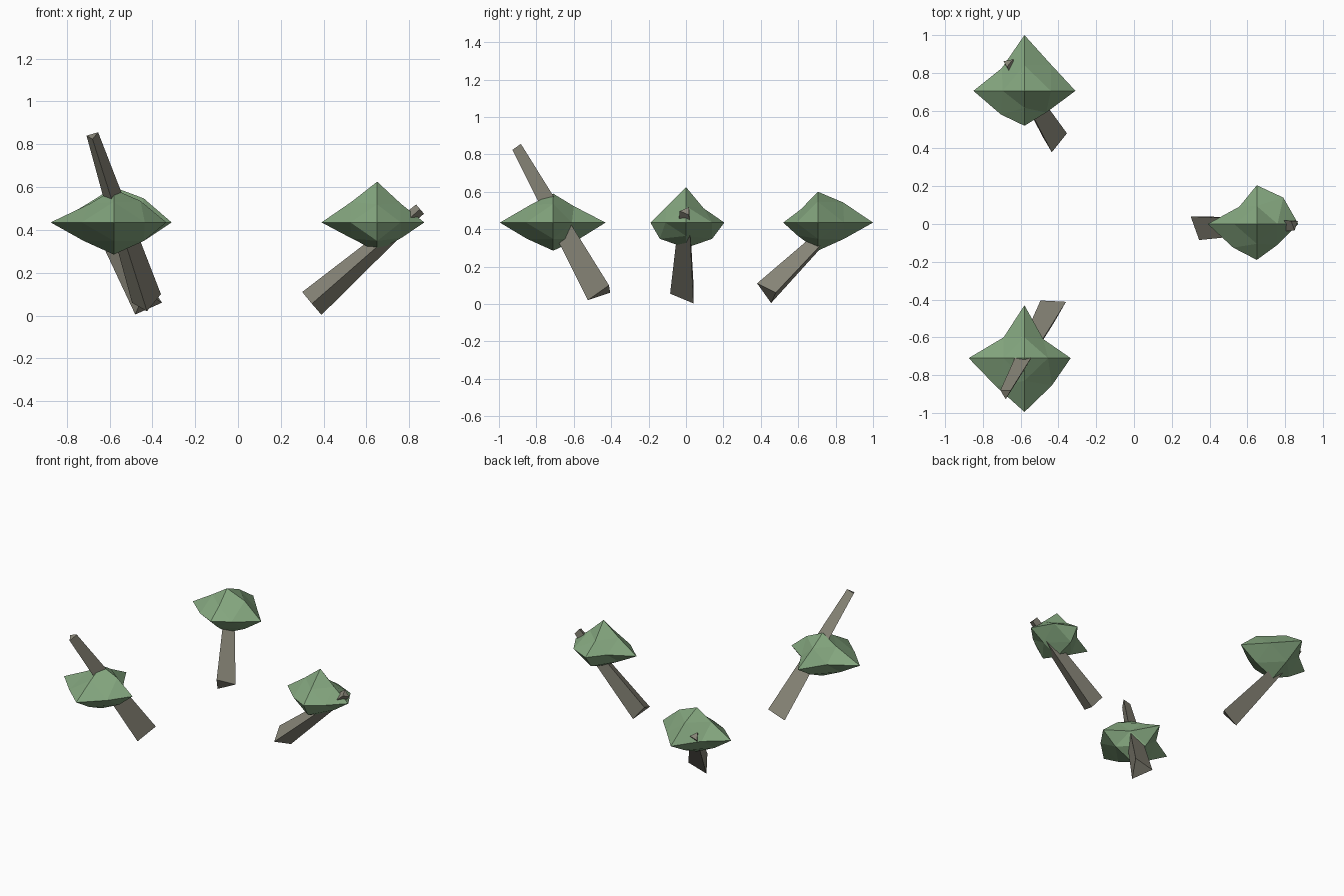
import bpy, bmesh
from mathutils import Vector

if "Cube" in bpy.data.objects:
    bpy.data.objects.remove(bpy.data.objects["Cube"])


def material(name, rgb):
    m = bpy.data.materials.new(name)
    m.diffuse_color = (*rgb, 1)
    m.use_nodes = True
    m.node_tree.nodes["Principled BSDF"].inputs["Base Color"].default_value = m.diffuse_color
    return m


GREEN = material("leaf_green", (0.23, 0.38, 0.21))
BARK = material("bark", (0.25, 0.24, 0.19))


def finish(bm, name, mat):
    bmesh.ops.recalc_face_normals(bm, faces=bm.faces)
    me = bpy.data.meshes.new(name)
    bm.to_mesh(me)
    bm.free()
    me.materials.append(mat)
    ob = bpy.data.objects.new(name, me)
    bpy.context.collection.objects.link(ob)
    return ob


def trunk(name, base, tip, taper=0.4):
    """Three-sided tapered trunk from a base triangle to a tip centre."""
    bm = bmesh.new()
    base = [Vector(p) for p in base]
    mid = sum(base, Vector()) / 3
    lo = [bm.verts.new(p) for p in base]
    hi = [bm.verts.new(Vector(tip) + (p - mid) * taper) for p in base]
    bm.faces.new(lo)
    bm.faces.new(hi)
    for i in range(3):
        j = (i + 1) % 3
        bm.faces.new((lo[i], lo[j], hi[j], hi[i]))
    return finish(bm, name, BARK)


def foliage(name, centre, poles, xy, xz, yz):
    """Octahedron split once. poles: +x -x +y -y +z -z reach;
    xy, xz, yz: edge midpoint reach in sign order ++ -+ -- +-."""
    bm = bmesh.new()
    c = Vector(centre)
    signs = [(1, 1), (-1, 1), (-1, -1), (1, -1)]
    verts = {}
    for i, r in enumerate(poles):
        p = Vector()
        key = [0, 0, 0]
        key[i // 2] = 1 - 2 * (i % 2)
        p[i // 2] = key[i // 2] * r
        verts[tuple(key)] = bm.verts.new(c + p)
    for (a, b), reach in (((0, 1), xy), ((0, 2), xz), ((1, 2), yz)):
        for (sa, sb), r in zip(signs, reach):
            key = [0, 0, 0]
            key[a], key[b] = sa, sb
            flat = 1 if b == 1 else (0.8 if sb > 0 else 0.62)
            p = Vector()
            p[a], p[b] = sa * r, sb * r * flat
            verts[tuple(key)] = bm.verts.new(c + p)
    for x in (1, -1):
        for y in (1, -1):
            for z in (1, -1):
                px, py, pz = verts[x, 0, 0], verts[0, y, 0], verts[0, 0, z]
                mxy, mxz, myz = verts[x, y, 0], verts[x, 0, z], verts[0, y, z]
                for f in ((px, mxy, mxz), (py, myz, mxy),
                          (pz, mxz, myz), (mxy, myz, mxz)):
                    bm.faces.new(f)
    return finish(bm, name, GREEN)


# Right tree
trunk("right_trunk",
      [(0.30, 0.04, 0.11), (0.345, -0.085, 0.055), (0.39, 0.04, 0.003)],
      (0.85, 0, 0.497))
foliage("right_foliage", (0.65, 0, 0.435),
        (0.22, 0.26, 0.205, 0.19, 0.19, 0.135),
        (0.14, 0.092, 0.125, 0.11), (0.11, 0.12, 0.12, 0.115),
        (0.095, 0.105, 0.14, 0.14))

# Back left tree
trunk("back_trunk",
      [(-0.48, 0.455, 0.005), (-0.355, 0.48, 0.06), (-0.435, 0.38, 0.11)],
      (-0.668, 0.855, 0.475))
foliage("back_foliage", (-0.58, 0.705, 0.435),
        (0.27, 0.27, 0.295, 0.185, 0.165, 0.15),
        (0.14, 0.12, 0.125, 0.115), (0.14, 0.115, 0.14, 0.14),
        (0.135, 0.09, 0.11, 0.14))

# Front left tree
trunk("front_trunk",
      [(-0.495, -0.405, 0.06), (-0.36, -0.412, 0.10), (-0.425, -0.525, 0.02)],
      (-0.68, -0.897, 0.84))
foliage("front_foliage", (-0.58, -0.71, 0.435),
        (0.245, 0.295, 0.28, 0.285, 0.155, 0.15),
        (0.10, 0.11, 0.15, 0.145), (0.125, 0.11, 0.14, 0.14),
        (0.11, 0.12, 0.14, 0.14))
